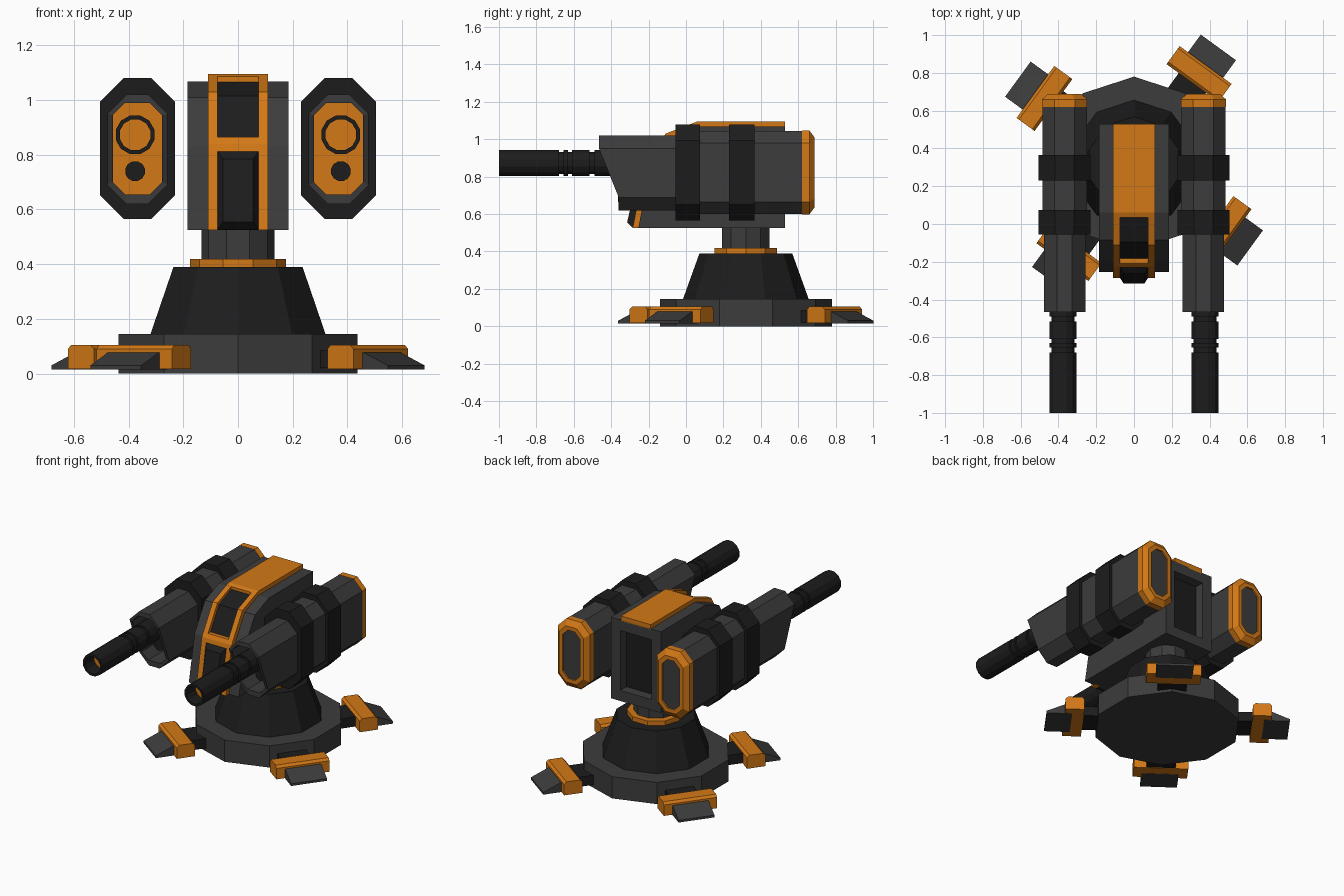
import bpy, bmesh
from math import cos, sin, pi, radians
from mathutils import Matrix

if "Cube" in bpy.data.objects:
    bpy.data.objects.remove(bpy.data.objects["Cube"])


def material(name, r, g, b):
    m = bpy.data.materials.new(name)
    m.diffuse_color = (r, g, b, 1)
    m.use_nodes = True
    m.node_tree.nodes["Principled BSDF"].inputs["Base Color"].default_value = m.diffuse_color
    return m


GREY = material("dark_grey", 0.045, 0.045, 0.045)
BLACK = material("black", 0.012, 0.012, 0.012)
ORANGE = material("orange", 0.65, 0.19, 0.008)
CY = 0.32            # y of the pedestal axis
GX = 0.3675          # x of the gun pods


def loft(name, loops, mat, matrix=None, mirror=False):
    """Skin a list of equal-length loops and cap both ends."""
    bm = bmesh.new()
    rings = [[bm.verts.new(p) for p in loop] for loop in loops]
    n = len(rings[0])
    for a, b in zip(rings, rings[1:]):
        for i in range(n):
            j = (i + 1) % n
            bm.faces.new((a[i], a[j], b[j], b[i]))
    bm.faces.new(rings[0])
    bm.faces.new(rings[-1])
    if matrix:
        bm.transform(matrix)
    bmesh.ops.recalc_face_normals(bm, faces=bm.faces)
    me = bpy.data.meshes.new(name)
    bm.to_mesh(me)
    bm.free()
    me.materials.append(mat)
    ob = bpy.data.objects.new(name, me)
    bpy.context.collection.objects.link(ob)
    if mirror:
        ob.modifiers.new("mirror", 'MIRROR').use_bisect_axis[0] = False
    return ob


def prism(name, profile, hx, mat, matrix=None):
    """Extrude a (y, z) profile from -hx to hx along x."""
    return loft(name, [[(x, y, z) for y, z in profile] for x in (-hx, hx)], mat, matrix)


def ring_z(r, z, n=10, start=90):
    return [(r * cos(radians(start) + 2 * pi * i / n),
             CY + r * sin(radians(start) + 2 * pi * i / n), z) for i in range(n)]


def ring_y(x, z, r, y, n=12):
    return [(x + r * cos(2 * pi * (i + .5) / n), y, z + r * sin(2 * pi * (i + .5) / n))
            for i in range(n)]


def octagon(hx, z0, z1, c, y):
    """Tall chamfered rectangle around a gun pod; y is a number or function of z."""
    f = y if callable(y) else (lambda z: y)
    pts = [(hx, z0 + c), (hx, z1 - c), (hx - c, z1), (c - hx, z1),
           (-hx, z1 - c), (-hx, z0 + c), (c - hx, z0), (hx - c, z0)]
    return [(GX + x, f(z), z) for x, z in pts]


# Pedestal
loft("base_plate", [ring_z(.46, 0), ring_z(.46, .145)], GREY)
loft("pedestal_cone", [ring_z(.338, .14), ring_z(.248, .39)], BLACK)
loft("collar", [ring_z(.175, .385, 10, 0), ring_z(.175, .42, 10, 0)], ORANGE)
loft("neck", [ring_z(.134, .41, 10, 0), ring_z(.134, .54, 10, 0)], GREY)

# Four feet: arm, crossbar and wedge-shaped pad (profiles run outward along y)
for k in range(4):
    m = Matrix.Translation((0, CY, 0)) @ Matrix.Rotation(radians(54 + 90 * k - 90), 4, 'Z')
    prism(f"foot_arm_{k}", [(.38, .02), (.55, .02), (.55, .085), (.38, .085)], .09, BLACK, m)
    prism(f"foot_bar_{k}", [(.527, .017), (.645, .017), (.645, .09), (.63, .105),
                            (.542, .105), (.527, .09)], .17, ORANGE, m)
    prism(f"foot_pad_{k}", [(.6, .015), (.76, .015), (.76, .03), (.65, .078), (.6, .078)],
          .115, GREY, m)

# Central body with a recessed slot in the back
body = prism("body", [(.53, .525), (.53, 1.067), (.06, 1.067), (-.085, 1.01),
                      (-.195, .83), (-.255, .525)], .185, GREY)
body.data.materials.append(BLACK)
bm = bmesh.new()
bm.from_mesh(body.data)
back = [f for f in bm.faces if f.normal.y > .9]
bmesh.ops.inset_individual(bm, faces=back, thickness=.1)
bmesh.ops.inset_individual(bm, faces=back, thickness=.004, depth=-.06)
back[0].material_index = 1
bm.to_mesh(body.data)
bm.free()

# Orange spine: top plate, two curved rails, crossbar
outer = [(.06, 1.095), (-.11, 1.03), (-.225, .84), (-.285, .525)]
inner = [(.06, 1.05), (-.07, .99), (-.17, .82), (-.24, .525)]


def strip(name, x0, x1, mat, pts, drop=0.0, mirror=False):
    """Band following the spine between x0 and x1; drop sinks it toward the body."""
    loops = []
    for (ya, za), (yb, zb) in pts:
        y, z = ya + (yb - ya) * drop, za + (zb - za) * drop
        loops.append([(x0, y, z), (x1, y, z), (x1, yb, zb), (x0, yb, zb)])
    return loft(name, loops, mat, mirror=mirror)


spine = list(zip(outer, inner))
prism("spine_plate", [(.53, 1.06), (.53, 1.095), (.06, 1.095), (.035, 1.0855), (.035, 1.055)],
      .11, ORANGE)
strip("spine_rails", .075, .11, ORANGE, spine, mirror=True)
strip("spine_window", -.076, .076, BLACK, spine, drop=.4)
prism("spine_crossbar", [(-.21, .865), (-.225, .84), (-.231, .812), (-.17, .812), (-.16, .865)],
      .076, ORANGE)

# Raised block in the lower window
loft("front_block", [
    [(-.075, -.2, .815), (.075, -.2, .815), (.075, -.24, .527), (-.075, -.24, .527)],
    [(-.075, -.228, .812), (.075, -.228, .812), (.075, -.285, .527), (-.075, -.285, .527)],
    [(-.055, -.262, .785), (.055, -.262, .785), (.055, -.315, .555), (-.055, -.315, .555)],
], BLACK)


# Gun pods, mirrored to both sides
def mouth(z):
    """Slanted front opening: the top reaches further forward than the bottom."""
    t = min(1, max(0, (z - .69) / (.95 - .69)))
    return -.36 - .105 * t


loft("gun_shroud", [octagon(.11, .62, 1.02, .07, 0), octagon(.11, .62, 1.02, .07, mouth),
                    octagon(.09, .655, .99, .045, mouth), octagon(.09, .655, .99, .045, -.15)],
     GREY, mirror=True)
loft("gun_inner_plate", [octagon(.09, .655, .99, .045, -.148),
                         octagon(.09, .655, .99, .045, -.16)], ORANGE, mirror=True)
loft("gun_housing", [octagon(.118, .6, 1.045, .065, 0),
                     octagon(.118, .6, 1.045, .065, .63)], GREY, mirror=True)
for name, y0, y1 in (("front", -.055, .075), ("rear", .23, .365)):
    loft(f"gun_band_{name}", [octagon(.1375, .565, 1.08, .087, y0),
                              octagon(.1375, .565, 1.08, .087, y1)], BLACK, mirror=True)
loft("gun_end_cap", [octagon(.119, .599, 1.046, .065, .62), octagon(.119, .599, 1.046, .065, .66),
                     octagon(.09, .635, 1.01, .05, .687), octagon(.065, .66, .985, .04, .687),
                     octagon(.065, .66, .985, .04, .67)], ORANGE, mirror=True)
loft("gun_end_panel", [octagon(.065, .66, .985, .04, .66),
                       octagon(.065, .66, .985, .04, .677)], GREY, mirror=True)

# Barrels: (y, radius) steps with grooves, then the hollow muzzle
BX, BZ, R, G = .376, .873, .073, .062
steps = [(-.15, R), (-.49, R), (-.49, G), (-.515, G), (-.515, R), (-.61, R), (-.61, G),
         (-.63, G), (-.63, R), (-.655, R), (-.655, G), (-.68, G), (-.68, R), (-1, R),
         (-1, .058), (-.9, .058)]
loft("barrel", [ring_y(BX, BZ, r, y) for y, r in steps], BLACK, mirror=True)
loft("muzzle_core", [ring_y(BX, BZ, .058, -.895), ring_y(BX, BZ, .058, -.905)],
     ORANGE, mirror=True)
loft("lower_rod", [ring_y(BX, .74, .037, -.15), ring_y(BX, .74, .037, -.3)], BLACK, mirror=True)
